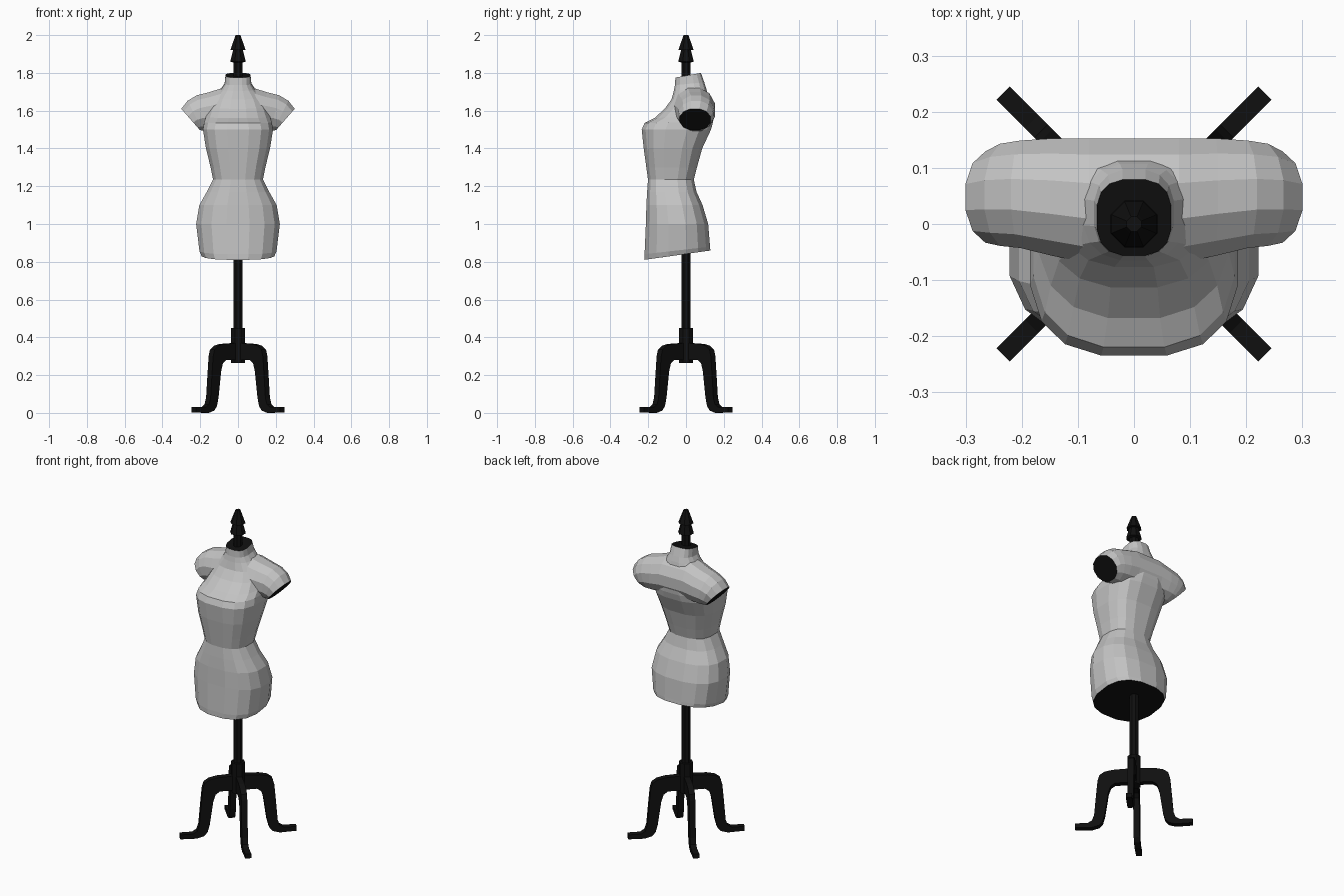
import bpy, bmesh
from math import cos, sin, pi, radians
from mathutils import Matrix, Vector

old = bpy.data.objects.get("Cube")
if old:
    bpy.data.objects.remove(old)


def material(name, value):
    m = bpy.data.materials.new(name)
    m.use_nodes = True
    m.diffuse_color = (value, value, value, 1)
    m.node_tree.nodes["Principled BSDF"].inputs["Base Color"].default_value = (value, value, value, 1)
    return m


FABRIC = material("grey fabric", 0.55)
BLACK = material("black paint", 0.005)


def finish(bm, name, *mats):
    bmesh.ops.recalc_face_normals(bm, faces=bm.faces)
    mesh = bpy.data.meshes.new(name)
    bm.to_mesh(mesh)
    bm.free()
    for m in mats:
        mesh.materials.append(m)
    obj = bpy.data.objects.new(name, mesh)
    bpy.context.collection.objects.link(obj)
    return obj


def rounded(count, power):
    """Unit outline between a circle and a box."""
    def soft(v):
        return (1 if v >= 0 else -1) * abs(v) ** (2 / power)
    angles = [2 * pi * (i + 0.5) / count for i in range(count)]
    return [(soft(cos(a)), soft(sin(a))) for a in angles]


def loft(name, rings, mats, cap_index=0):
    """Skin a list of point rings and close both ends."""
    bm = bmesh.new()
    loops = [[bm.verts.new(p) for p in ring] for ring in rings]
    n = len(loops[0])
    for a, b in zip(loops, loops[1:]):
        for i in range(n):
            j = (i + 1) % n
            bm.faces.new((a[i], a[j], b[j], b[i]))
    for end in (loops[0], loops[-1]):
        bm.faces.new(end).material_index = cap_index
    return finish(bm, name, *mats)


# Dress form body: front z, back z, half width, front y, back y, squareness
body = [
    (0.81, 0.86, 0.195, -0.222, 0.132, 2.5),
    (0.84, 0.88, 0.207, -0.222, 0.130, 2.5),
    (1.00, 1.00, 0.225, -0.215, 0.120, 2.5),
    (1.10, 1.10, 0.208, -0.212, 0.090, 2.5),
    (1.17, 1.17, 0.168, -0.208, 0.058, 2.5),
    (1.235, 1.235, 0.134, -0.203, 0.043, 2.6),
    (1.30, 1.30, 0.147, -0.212, 0.060, 2.7),
    (1.40, 1.40, 0.172, -0.226, 0.088, 2.8),
    (1.50, 1.50, 0.188, -0.237, 0.135, 2.8),
    (1.535, 1.54, 0.182, -0.222, 0.146, 2.7),
    (1.56, 1.58, 0.172, -0.170, 0.150, 2.5),
    (1.61, 1.62, 0.155, -0.115, 0.146, 2.5),
    (1.66, 1.68, 0.130, -0.078, 0.118, 2.5),
    (1.705, 1.72, 0.092, -0.066, 0.108, 2.5),
    (1.735, 1.75, 0.072, -0.060, 0.098, 2.6),
    (1.775, 1.80, 0.067, -0.057, 0.080, 2.8),
]
rings = []
for zf, zb, w, yf, yb, power in body:
    rings.append([Vector((w * u, (yf + yb) / 2 + v * (yb - yf) / 2,
                          (zf + zb) / 2 + v * (zb - zf) / 2))
                  for u, v in rounded(16, power)])
loft("torso", rings, (FABRIC, BLACK), 1)

# Shoulders: top x, top z, bottom x, bottom z, front y, back y
shoulder = [
    (0.302, 1.612, 0.200, 1.495, -0.036, 0.132),
    (0.268, 1.655, 0.188, 1.493, -0.042, 0.146),
    (0.220, 1.684, 0.172, 1.490, -0.046, 0.152),
    (0.150, 1.702, 0.140, 1.490, -0.060, 0.156),
    (0.080, 1.725, 0.080, 1.490, -0.074, 0.156),
]
rings = []
for side in (1, -1):
    for xt, zt, xb, zb, yf, yb in shoulder[::side]:
        rings.append([Vector((side * ((xt + xb) / 2 + v * (xt - xb) / 2),
                              (yf + yb) / 2 + u * (yb - yf) / 2,
                              (zt + zb) / 2 + v * (zt - zb) / 2))
                      for u, v in rounded(12, 2.1)])
loft("shoulders", rings, (FABRIC, BLACK), 1)


# Round stand parts: lists of (radius, z)
def turned(name, profile, sides=8):
    outline = rounded(sides, 2)
    loft(name, [[Vector((r * u, r * v, z)) for u, v in outline] for r, z in profile], (BLACK,))


turned("pole", [(0.027, 0.28), (0.027, 1.87)])
turned("pole_collar", [(0.039, 0.265), (0.039, 0.45)])
turned("finial", [(0.027, 1.855), (0.045, 1.86), (0.028, 1.92),
                  (0.043, 1.922), (0.018, 1.99), (0.014, 2.0)])

# Four curved legs, cut from one flat profile of (reach, z)
leg = [(0.02, 0.37), (0.12, 0.365), (0.165, 0.355), (0.193, 0.335), (0.203, 0.30),
       (0.212, 0.20), (0.222, 0.08), (0.234, 0.045), (0.258, 0.03), (0.33, 0.03),
       (0.33, 0.003), (0.235, 0.0), (0.195, 0.012), (0.175, 0.035), (0.163, 0.08),
       (0.143, 0.22), (0.13, 0.262), (0.105, 0.28), (0.02, 0.28)]
names = ("back_left_leg", "back_right_leg", "front_right_leg", "front_left_leg")
for k, name in enumerate(names):
    bm = bmesh.new()
    face = bm.faces.new([bm.verts.new((r, -0.017, z)) for r, z in leg])
    side = bmesh.ops.extrude_face_region(bm, geom=[face])["geom"]
    bmesh.ops.translate(bm, vec=(0, 0.034, 0),
                        verts=[g for g in side if isinstance(g, bmesh.types.BMVert)])
    bmesh.ops.rotate(bm, verts=bm.verts, cent=(0, 0, 0),
                     matrix=Matrix.Rotation(radians(45 + 90 * k), 3, "Z"))
    finish(bm, name, BLACK)
